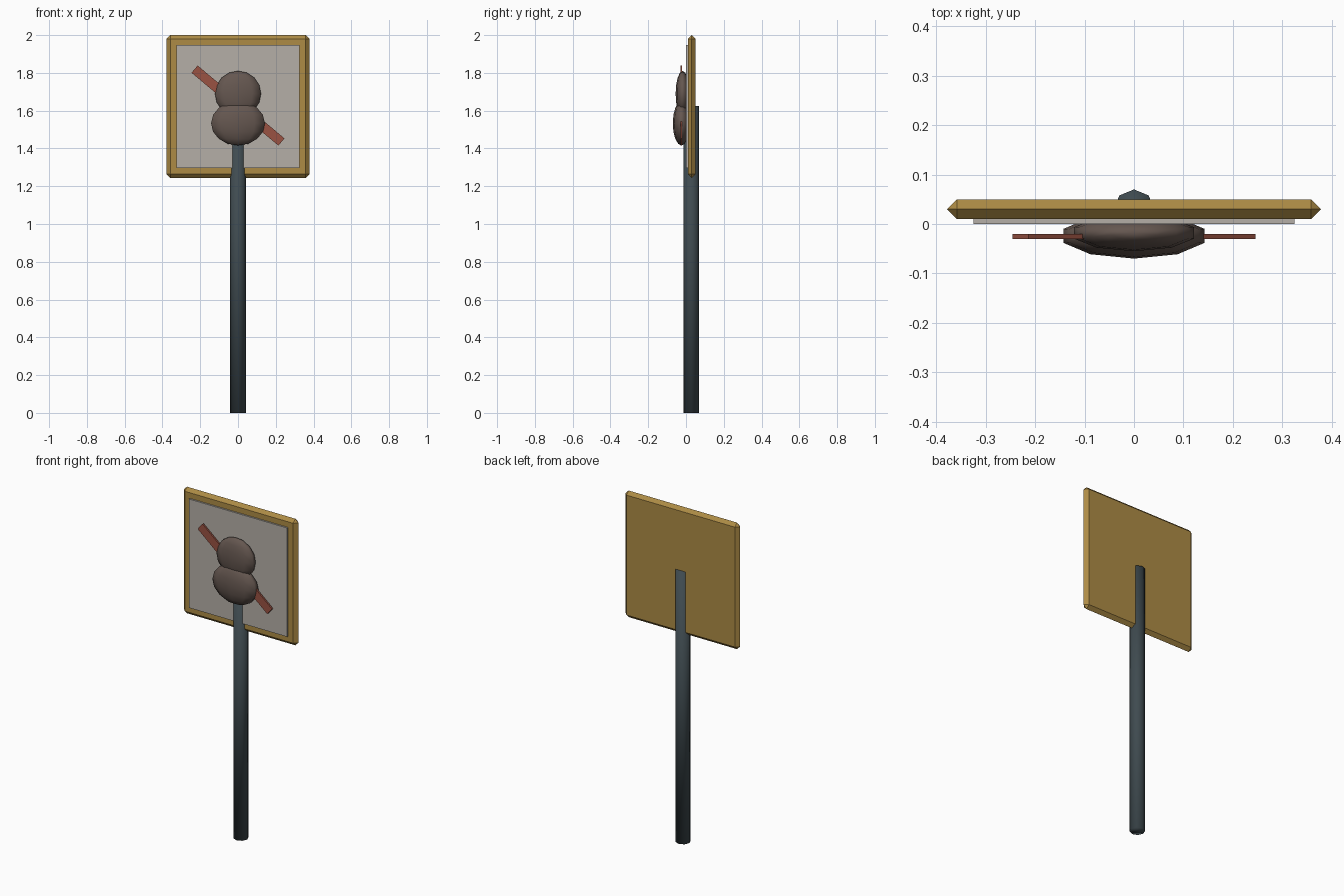
import bpy
from math import radians

if "Cube" in bpy.data.objects:
    bpy.data.objects.remove(bpy.data.objects["Cube"])


def material(name, rgb):
    m = bpy.data.materials.new(name)
    m.diffuse_color = (*rgb, 1)
    m.use_nodes = True
    m.node_tree.nodes["Principled BSDF"].inputs["Base Color"].default_value = m.diffuse_color
    return m


def finish(name, mat, smooth=False):
    ob = bpy.context.object
    ob.name = name
    ob.data.materials.append(mat)
    if smooth:
        bpy.ops.object.shade_smooth()
    return ob


def box(name, size, loc, mat, rot=(0, 0, 0)):
    bpy.ops.mesh.primitive_cube_add(size=1, location=loc, rotation=rot)
    bpy.context.object.scale = size
    bpy.ops.object.transform_apply(location=False, rotation=False, scale=True)
    return finish(name, mat)


def blob(name, radii, loc, mat):
    bpy.ops.mesh.primitive_uv_sphere_add(segments=10, ring_count=8, radius=1, location=loc)
    bpy.context.object.scale = radii
    bpy.ops.object.transform_apply(location=False, rotation=False, scale=True)
    return finish(name, mat, smooth=True)


gold = material("gold", (0.42, 0.26, 0.06))
grey = material("pale_grey", (0.46, 0.43, 0.39))
brown = material("brown", (0.13, 0.095, 0.08))
red = material("red", (0.32, 0.085, 0.055))
steel = material("dark_steel", (0.05, 0.07, 0.08))

# Eight-sided post, smooth shaded including its caps
bpy.ops.mesh.primitive_cylinder_add(vertices=8, radius=0.042, depth=1.625,
                                    location=(0, 0.028, 0.8125))
finish("post", steel, smooth=True)

# Sign board with chamfers meeting in a ridge round the edge
board = box("sign_board", (0.756, 0.04, 0.756), (0, 0.03, 1.622), gold)
bev = board.modifiers.new("chamfer", "BEVEL")
bev.width = 0.0199
bev.segments = 1

# Raised face panel
box("face_panel", (0.65, 0.01, 0.65), (0, 0.005, 1.622), grey)

# Emblem: two flattened mounds
blob("lower_mound", (0.15, 0.046, 0.117), (0, -0.024, 1.533), brown)
blob("upper_mound", (0.128, 0.037, 0.12), (0, -0.018, 1.69), brown)

# Diagonal bar through the emblem
box("diagonal_bar", (0.6, 0.01, 0.05), (0, -0.025, 1.627), red,
    rot=(0, radians(40), 0))
